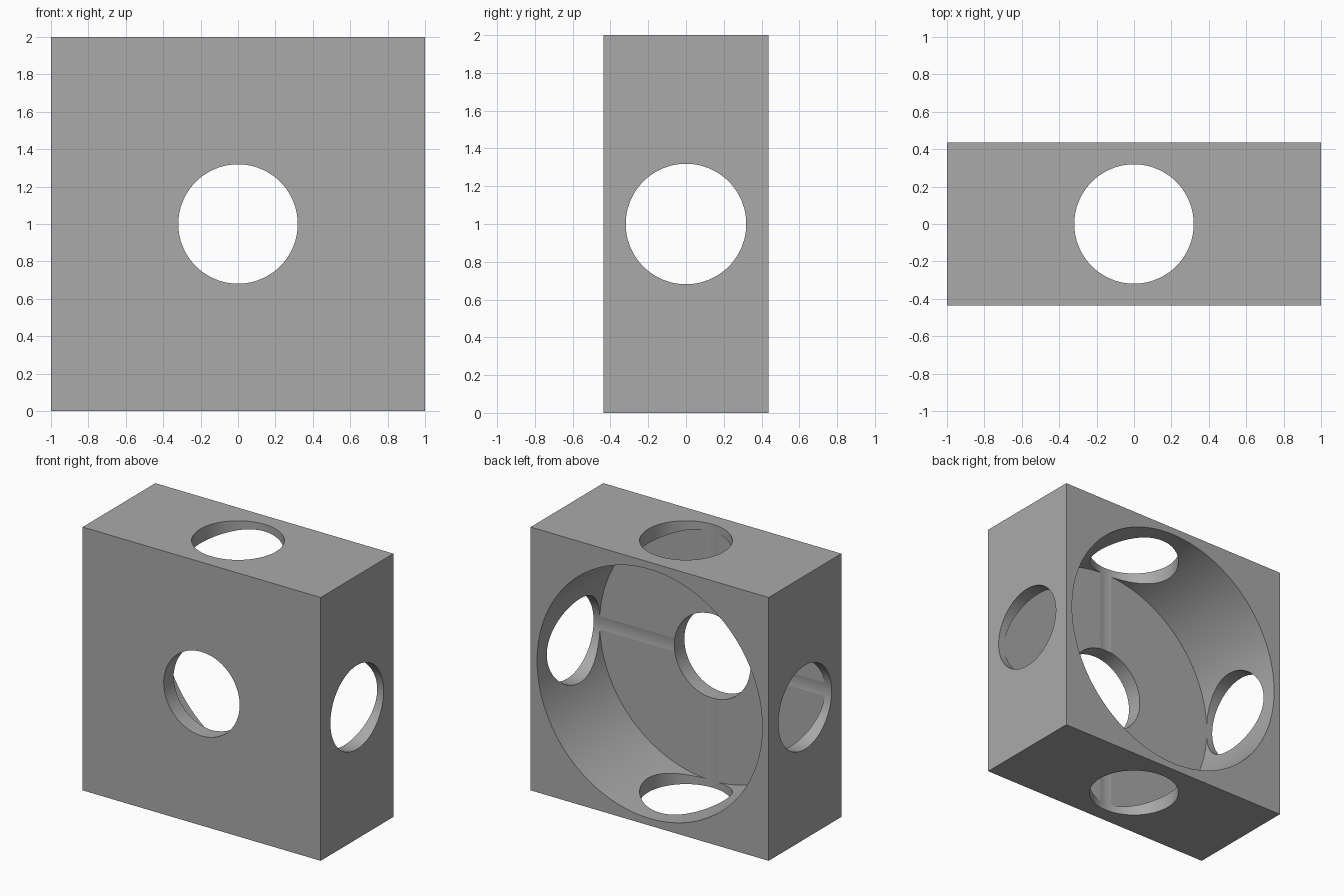
import bpy
from math import radians

cube = bpy.data.objects.get("Cube")
if cube:
    bpy.data.objects.remove(cube, do_unlink=True)

HALF_DEPTH = 0.436
HOLE_RADIUS = 0.319
CAVITY_RADIUS = 0.946
FLOOR_Y = -0.315      # inner face of the front wall
MID = 1.0             # height of all hole axes

grey = bpy.data.materials.new("plain grey")
grey.use_nodes = True
colour = (0.4, 0.4, 0.4, 1)
grey.diffuse_color = colour
grey.node_tree.nodes["Principled BSDF"].inputs["Base Color"].default_value = colour

# Square block
bpy.ops.mesh.primitive_cube_add(size=2, location=(0, 0, MID))
block = bpy.context.object
block.name = "block_housing"
block.scale.y = HALF_DEPTH
bpy.ops.object.transform_apply(location=False, rotation=False, scale=True)
block.data.materials.append(grey)


def cut(name, radius, depth, y=0, rotation=(0, 0, 0)):
    """Subtract a round cutter from the block."""
    bpy.ops.mesh.primitive_cylinder_add(vertices=128, radius=radius, depth=depth,
                                        location=(0, y, MID), rotation=rotation)
    cutter = bpy.context.object
    cutter.name = name
    cutter.hide_render = True
    cutter.data.materials.append(grey)
    mod = block.modifiers.new(name, "BOOLEAN")
    mod.operation = "DIFFERENCE"
    mod.solver = "EXACT"
    mod.object = cutter
    bpy.context.view_layer.objects.active = block
    bpy.ops.object.modifier_apply(modifier=name)
    bpy.data.objects.remove(cutter, do_unlink=True)


# Wide cavity open at the back
cavity_depth = 1.0
cut("back_cavity", CAVITY_RADIUS, cavity_depth, FLOOR_Y + cavity_depth / 2,
    (radians(90), 0, 0))

# Through holes along each axis
cut("side_hole", HOLE_RADIUS, 3, rotation=(0, radians(90), 0))
cut("vertical_hole", HOLE_RADIUS, 3)
cut("front_hole", HOLE_RADIUS, 3, rotation=(radians(90), 0, 0))

# Smooth bores with crisp rims
bpy.ops.object.select_all(action="DESELECT")
block.select_set(True)
bpy.context.view_layer.objects.active = block
bpy.ops.object.shade_smooth_by_angle(angle=radians(5))
